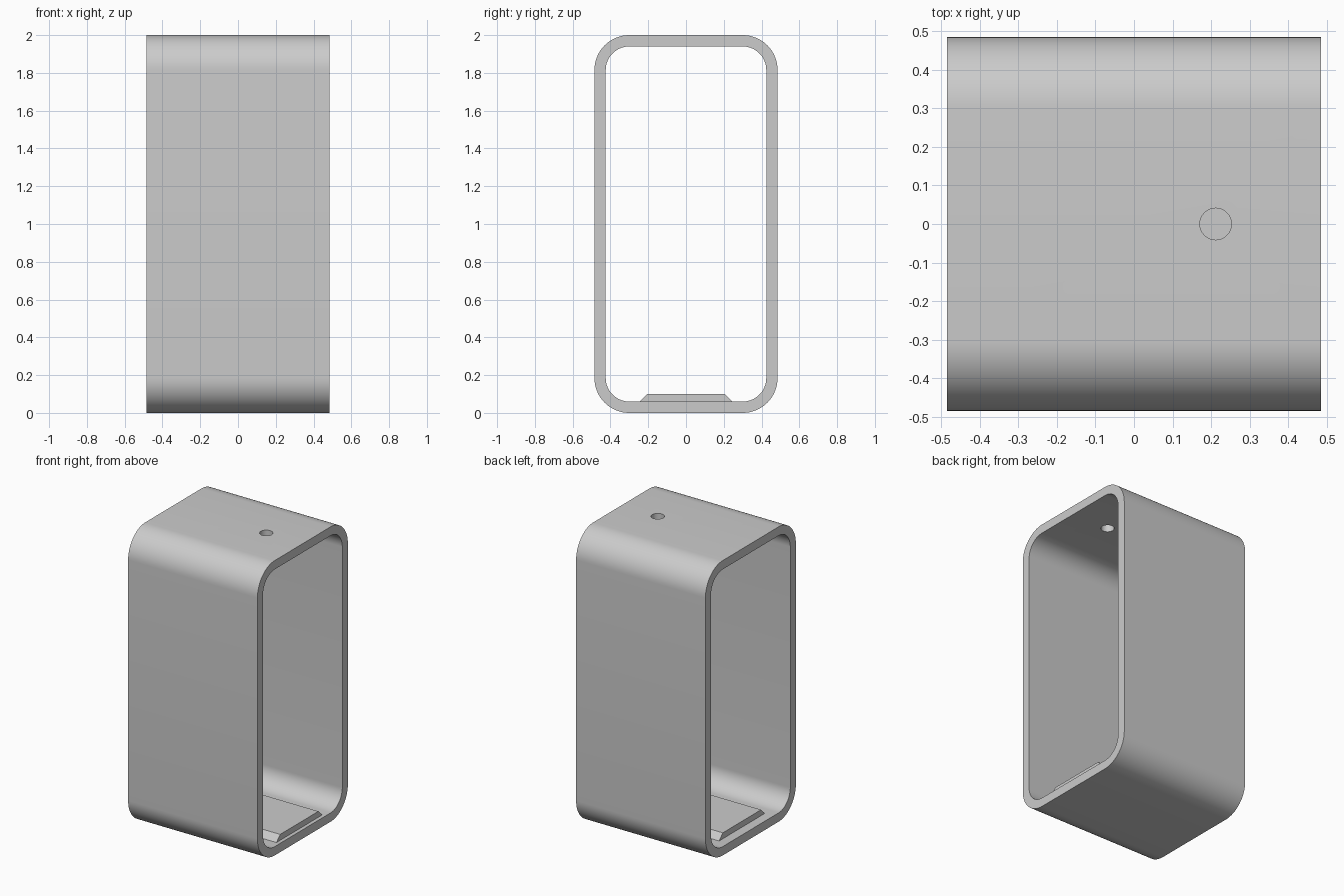
import bpy, bmesh, math

if "Cube" in bpy.data.objects:
    bpy.data.objects.remove(bpy.data.objects["Cube"])

W, H, WALL = 0.97, 2.0, 0.06      # outer width, height, wall thickness
R_OUT = 0.185                     # outer corner radius

grey = bpy.data.materials.new("light grey")
grey.diffuse_color = (0.6, 0.6, 0.6, 1)
grey.use_nodes = True
grey.node_tree.nodes["Principled BSDF"].inputs["Base Color"].default_value = grey.diffuse_color


def rounded_rect(half_y, z0, z1, r, steps=16):
    """Rounded rectangle outline in the y-z plane."""
    corners = [(half_y - r, z1 - r), (r - half_y, z1 - r),
               (r - half_y, z0 + r), (half_y - r, z0 + r)]
    pts = []
    for q, (cy, cz) in enumerate(corners):
        for i in range(steps + 1):
            a = math.pi / 2 * (q + i / steps)
            pts.append((cy + r * math.cos(a), cz + r * math.sin(a)))
    return pts


def make_object(name, bm):
    bmesh.ops.recalc_face_normals(bm, faces=bm.faces)
    mesh = bpy.data.meshes.new(name)
    bm.to_mesh(mesh)
    bm.free()
    mesh.materials.append(grey)
    obj = bpy.data.objects.new(name, mesh)
    bpy.context.collection.objects.link(obj)
    return obj


def activate(obj):
    bpy.ops.object.select_all(action='DESELECT')
    obj.select_set(True)
    bpy.context.view_layer.objects.active = obj


# Open sleeve: outer and inner outlines joined into a tube along x
bm = bmesh.new()
profiles = [rounded_rect(W / 2, 0, H, R_OUT),
            rounded_rect(W / 2 - WALL, WALL, H - WALL, R_OUT - WALL)]
rings = [[bm.verts.new((x, y, z)) for y, z in profiles[p]]
         for p, x in ((0, -W / 2), (0, W / 2), (1, W / 2), (1, -W / 2))]
n = len(profiles[0])
for k in range(4):
    a, b = rings[k], rings[(k + 1) % 4]
    for i in range(n):
        j = (i + 1) % n
        bm.faces.new((a[i], a[j], b[j], b[i]))
sleeve = make_object("sleeve", bm)

# Round hole through the top wall
bpy.ops.mesh.primitive_cylinder_add(vertices=48, radius=0.041, depth=0.3,
                                    location=(0.212, 0, H - WALL / 2))
cutter = bpy.context.object
cutter.name = "hole_cutter"
cutter.hide_render = True
cutter.data.materials.append(grey)
cut = sleeve.modifiers.new("top hole", 'BOOLEAN')
cut.object = cutter
cut.solver = 'EXACT'
activate(sleeve)
bpy.ops.object.modifier_apply(modifier=cut.name)
bpy.data.objects.remove(cutter)
activate(sleeve)
bpy.ops.object.shade_smooth_by_angle(angle=math.radians(30))

# Raised floor pad with sloped long sides
bm = bmesh.new()
section = [(-0.245, WALL), (0.245, WALL), (0.205, 0.10), (-0.205, 0.10)]
ends = [[bm.verts.new((x, y, z)) for y, z in section] for x in (-0.42, 0.46)]
for end in ends:
    bm.faces.new(end)
for i in range(4):
    j = (i + 1) % 4
    bm.faces.new((ends[0][i], ends[0][j], ends[1][j], ends[1][i]))
make_object("floor_pad", bm)
